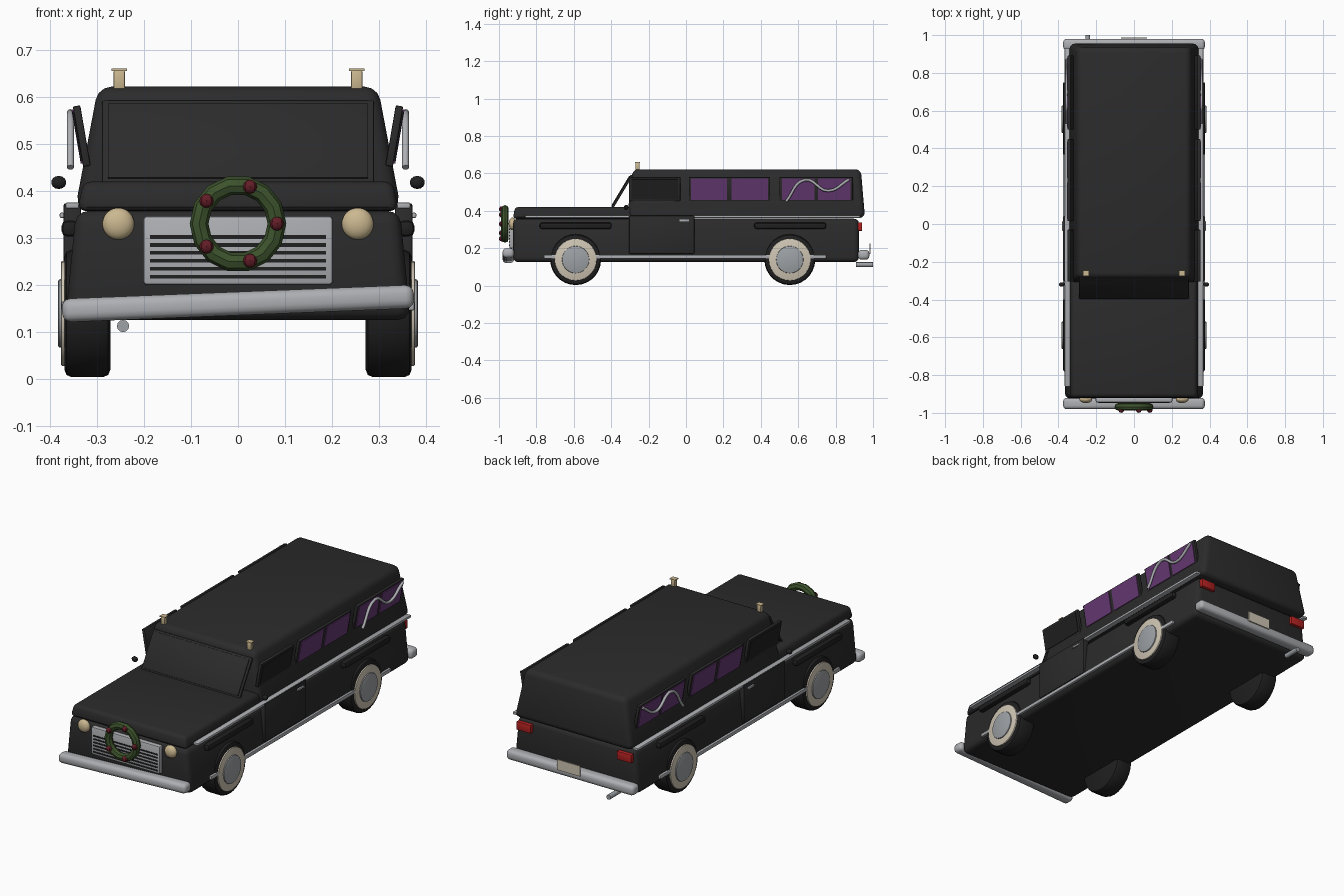
import bpy, bmesh, math
from mathutils import Matrix, Vector

if "Cube" in bpy.data.objects:
    bpy.data.objects.remove(bpy.data.objects["Cube"])


def material(name, r, g, b):
    m = bpy.data.materials.new(name)
    m.use_nodes = True
    m.diffuse_color = (r, g, b, 1)
    m.node_tree.nodes["Principled BSDF"].inputs["Base Color"].default_value = (r, g, b, 1)
    return m


BLACK = material("body_black", .024, .024, .024)
RUBBER = material("trim_black", .014, .014, .015)
PURPLE = material("curtain_purple", .13, .04, .17)
CHROME = material("chrome", .42, .43, .45)
STEEL = material("hub_grey", .34, .36, .38)
CREAM = material("whitewall_cream", .62, .56, .45)
BRASS = material("lamp_tan", .60, .48, .28)
RED = material("tail_red", .45, .015, .015)
BERRY = material("berry_red", .12, .012, .02)
GREEN = material("wreath_green", .045, .085, .025)


def finish(name, bm, mat, loc=(0, 0, 0), rot=(0, 0, 0)):
    bmesh.ops.recalc_face_normals(bm, faces=bm.faces[:])
    me = bpy.data.meshes.new(name)
    bm.to_mesh(me)
    bm.free()
    me.materials.append(mat)
    ob = bpy.data.objects.new(name, me)
    ob.location, ob.rotation_euler = loc, rot
    bpy.context.collection.objects.link(ob)
    return ob


def bevel(bm, width, segments=2):
    if width:
        bmesh.ops.bevel(bm, geom=bm.edges[:], offset=width, segments=segments,
                        profile=.5, affect='EDGES', clamp_overlap=True)


def box(name, loc, size, mat, width=0, rot=(0, 0, 0), segments=2):
    bm = bmesh.new()
    bmesh.ops.create_cube(bm, size=1)
    bmesh.ops.scale(bm, vec=size, verts=bm.verts)
    bevel(bm, width, segments)
    return finish(name, bm, mat, loc, rot)


def tapered(name, bottom, top, mat, width):
    """Box lofted between two (half_width, y_front, y_back, z) rectangles."""
    bm = bmesh.new()
    bmesh.ops.create_cube(bm, size=2)
    for v in bm.verts:
        half, front, back, z = top if v.co.z > 0 else bottom
        v.co = (half * v.co.x, back if v.co.y > 0 else front, z)
    bevel(bm, width, 3)
    return finish(name, bm, mat)


def cylinder(name, loc, radius, depth, mat, width=0, axis='Y', sides=28):
    """Cylinder along x (axis 'Y' turn) or along y (axis 'X' turn)."""
    bm = bmesh.new()
    bmesh.ops.create_cone(bm, cap_ends=True, segments=sides, radius1=radius,
                          radius2=radius, depth=depth)
    if width:
        rims = [e for e in bm.edges if abs(e.verts[0].co.z - e.verts[1].co.z) < 1e-5]
        bmesh.ops.bevel(bm, geom=rims, offset=width, segments=2, profile=.5, affect='EDGES')
    bm.transform(Matrix.Rotation(math.pi / 2, 4, axis))
    return finish(name, bm, mat, loc)


def ball(name, loc, size, mat, sides=16):
    bm = bmesh.new()
    bmesh.ops.create_uvsphere(bm, u_segments=sides, v_segments=sides // 2 + 2, radius=1)
    bmesh.ops.scale(bm, vec=size, verts=bm.verts)
    return finish(name, bm, mat, loc)


# Body shell
tapered("lower_body", (.368, -.925, .925, .125), (.345, -.925, .925, .358), BLACK, .028)
tapered("hood", (.342, -.925, -.28, .357), (.33, -.915, -.28, .42), BLACK, .018)
tapered("cabin", (.347, -.315, .957, .362), (.298, -.285, .935, .622), BLACK, .028)

# Windshield slab leaning back over the hood
lean = math.atan2(.105, .175)
box("windshield_frame", (0, -.342, .503), (.58, .012, .205), BLACK, .004, (-lean, 0, 0))
box("windshield_glass", (0, -.348, .506), (.555, .008, .185), BLACK, .002, (-lean, 0, 0))

# Front grille with dark slots
box("grille", (0, -.93, .273), (.405, .03, .147), CHROME, .008)
for i in range(6):
    box("grille_slot", (0, -.944, .217 + .017 * i), (.375, .006, .008), RUBBER)

# Bumpers, the front one hanging crooked
box("front_bumper", (0, -.95, .16), (.75, .06, .05), CHROME, .018, (0, -.04, 0), 3)
box("rear_bumper", (0, .95, .165), (.75, .06, .052), CHROME, .018, segments=3)
box("number_plate", (0, .984, .197), (.135, .006, .055), CREAM)
cylinder("exhaust_pipe", (-.245, .955, .112), .013, .09, STEEL, 0, 'X', 12)

# Wreath with berries
bm = bmesh.new()
segments, ring = 14, 8
rows = []
for i in range(segments):
    a = math.tau * i / segments
    row = []
    for j in range(ring):
        b = math.tau * j / ring
        r = .083 + .02 * math.cos(b)
        row.append(bm.verts.new((r * math.cos(a), .02 * math.sin(b), r * math.sin(a))))
    rows.append(row)
for i in range(segments):
    for j in range(ring):
        i2, j2 = (i + 1) % segments, (j + 1) % ring
        bm.faces.new((rows[i][j], rows[i2][j], rows[i2][j2], rows[i][j2]))
finish("wreath", bm, GREEN, (0, -.968, .33))
for i in range(5):
    a = math.tau * i / 5
    ball("wreath_berry", (.083 * math.cos(a), -.986, .33 + .083 * math.sin(a)),
         (.015, .014, .015), BERRY, 8)

# Everything that repeats on both sides
for s, side in ((1, "left"), (-1, "right")):
    # Wheels
    for y, end in ((-.59, "front"), (.555, "rear")):
        tag = f"{side}_{end}"
        cylinder(tag + "_tire", (s * .321, y, .139), .136, .098, RUBBER, .016)
        cylinder(tag + "_whitewall", (s * .367, y, .139), .112, .02, CREAM, .003)
        cylinder(tag + "_hubcap", (s * .372, y, .139), .073, .022, STEEL, .004)

    # Lamps and mirror
    ball(side + "_headlight", (s * .255, -.928, .33), (.034, .02, .034), BRASS, 20)
    box(side + "_tail_light", (s * .295, .93, .315), (.085, .024, .045), RED, .004)
    box(side + "_roof_lamp", (s * .253, -.26, .637), (.024, .022, .04), BRASS, .003)
    box(side + "_roof_lamp_cap", (s * .253, -.26, .658), (.032, .028, .005), BRASS)
    ball(side + "_mirror", (s * .382, -.32, .418), (.017, .012, .014), RUBBER, 10)

    # Door, handle and trim strips
    box(side + "_door", (s * .353, -.13, .272), (.038, .35, .204), BLACK, .006)
    box(side + "_door_handle", (s * .375, -.01, .348), (.01, .052, .011), CHROME, .003)
    box(side + "_belt_strip", (s * .353, .035, .369), (.028, 1.79, .013), CHROME, .003)
    box(side + "_sill_strip", (s * .368, -.005, .155), (.016, 1.51, .02), CHROME, .004)
    for y in (-.59, .557):
        box(side + "_fender_trim", (s * .358, y, .32), (.036, .385, .034), RUBBER, .012)

    # Side window panels, leaning outward at the top
    tilt = (0, s * .17, 0)
    for y0, y1 in ((-.305, -.03), (.015, .45), (.5, .892)):
        box(side + "_window_frame", (s * .333, (y0 + y1) / 2, .517),
            (.016, y1 - y0, .13), BLACK, .003, tilt)
    box(side + "_door_glass", (s * .341, -.167, .516), (.006, .25, .108), RUBBER, 0, tilt)
    for y0, y1 in ((.027, .22), (.243, .438), (.512, .688), (.706, .88)):
        box(side + "_curtain", (s * .341, (y0 + y1) / 2, .516),
            (.008, y1 - y0, .116), PURPLE, 0, tilt)

    # Wavy chrome bar across the rear windows
    cu = bpy.data.curves.new(side + "_wavy_bar", 'CURVE')
    cu.dimensions = '3D'
    cu.bevel_depth, cu.bevel_resolution, cu.resolution_u = .0075, 2, 6
    cu.use_fill_caps = True
    sp = cu.splines.new('BEZIER')
    path = ((.535, .45), (.635, .565), (.76, .507), (.872, .568))
    sp.bezier_points.add(len(path) - 1)
    for p, (y, z) in zip(sp.bezier_points, path):
        p.co = (s * .357, y, z)
        p.handle_left_type = p.handle_right_type = 'AUTO'
    cu.materials.append(CHROME)
    bpy.context.collection.objects.link(bpy.data.objects.new(side + "_wavy_bar", cu))

# Smooth rounded surfaces, keep hard edges
bpy.ops.object.select_all(action='DESELECT')
for ob in bpy.context.collection.objects:
    if ob.type == 'MESH':
        ob.select_set(True)
        bpy.context.view_layer.objects.active = ob
bpy.ops.object.shade_smooth_by_angle(angle=math.radians(32))
